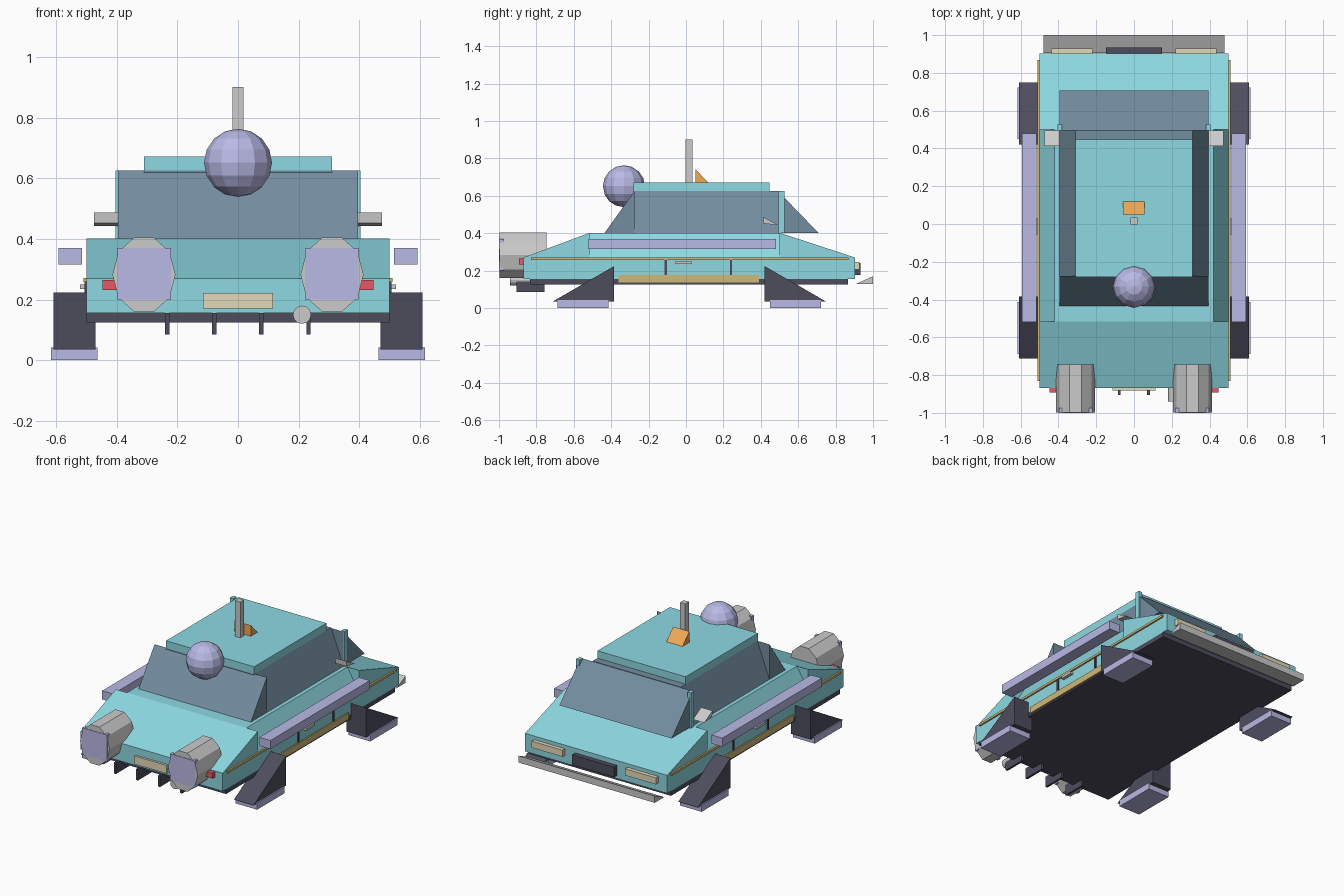
import bpy, bmesh, math
from mathutils import Matrix, Vector

if "Cube" in bpy.data.objects:
    bpy.data.objects.remove(bpy.data.objects["Cube"])


def material(name, rgb):
    m = bpy.data.materials.new(name)
    m.diffuse_color = [(c / 255) ** 2.2 for c in rgb] + [1]
    m.use_nodes = True
    m.node_tree.nodes["Principled BSDF"].inputs["Base Color"].default_value = m.diffuse_color
    return m


TEAL = material("teal", (140, 216, 226))
GLASS = material("glass", (115, 140, 158))
LILAC = material("lilac", (184, 184, 230))
DARK = material("dark", (78, 78, 94))
GOLD = material("gold", (206, 184, 120))
CREAM = material("cream", (226, 216, 184))
RED = material("red", (228, 90, 102))
ORANGE = material("orange", (240, 168, 88))


def finish(bm, name, mat, both):
    """Make an object; optionally add its mirror image across x = 0."""
    if both:
        copy = bmesh.ops.duplicate(bm, geom=bm.verts[:] + bm.edges[:] + bm.faces[:])["geom"]
        for v in copy:
            if isinstance(v, bmesh.types.BMVert):
                v.co.x *= -1
    bmesh.ops.recalc_face_normals(bm, faces=bm.faces)
    me = bpy.data.meshes.new(name)
    bm.to_mesh(me)
    bm.free()
    ob = bpy.data.objects.new(name, me)
    bpy.context.collection.objects.link(ob)
    if mat:
        me.materials.append(mat)
    return ob


def extrude(bm, points, vec):
    face = bm.faces.new([bm.verts.new(p) for p in points])
    new = bmesh.ops.extrude_face_region(bm, geom=[face])["geom"]
    if face.is_valid and len(bm.faces) == len(points) + 1:
        bm.faces.new(list(reversed(face.verts)))
    bmesh.ops.translate(bm, verts=[g for g in new if isinstance(g, bmesh.types.BMVert)], vec=vec)


def side_prism(name, x, profile, mat=None, both=False):
    """Extrude a (y, z) profile from x[0] to x[1]."""
    bm = bmesh.new()
    extrude(bm, [(x[0], y, z) for y, z in profile], Vector((x[1] - x[0], 0, 0)))
    return finish(bm, name, mat, both)


def long_prism(name, y, profile, mat=None, both=False):
    """Extrude an (x, z) profile from y[0] to y[1]."""
    bm = bmesh.new()
    extrude(bm, [(x, y[0], z) for x, z in profile], Vector((0, y[1] - y[0], 0)))
    return finish(bm, name, mat, both)


def box(name, x, y, z, mat=None, both=False):
    return side_prism(name, x, [(y[0], z[0]), (y[1], z[0]), (y[1], z[1]), (y[0], z[1])], mat, both)


def tube(name, x, z, rx, rz, y, sides, mat=None, both=False):
    ring = [(x + rx * math.cos(2 * math.pi * i / sides), z + rz * math.sin(2 * math.pi * i / sides))
            for i in range(sides)]
    return long_prism(name, y, ring, mat, both)


# Body
box("lower_body", (-.5, .5), (-.868, .903), (.155, .27), TEAL)
box("underbody", (-.5, .5), (-.835, .865), (.125, .155), DARK)
side_prism("front_slope", (-.5, .5), [(-.868, .27), (-.515, .27), (-.515, .402)], TEAL)
side_prism("rear_slope", (-.5, .5), [(.5, .27), (.903, .27), (.5, .402)], TEAL)
box("body_core", (-.42, .42), (-.515, .5), (.27, .402), TEAL)
long_prism("shoulder_slopes", (-.515, .5), [(.42, .27), (.5, .27), (.42, .402)], TEAL, True)

# Cabin
box("cabin_core", (-.31, .31), (-.28, .495), (.402, .625), GLASS)
side_prism("front_glass", (-.395, .395), [(-.435, .402), (-.275, .402), (-.275, .625)], GLASS)
side_prism("rear_glass", (-.395, .395), [(.495, .402), (.708, .402), (.495, .622)], GLASS)
long_prism("side_glass", (-.275, .495), [(.31, .402), (.395, .402), (.31, .625)], GLASS, True)
box("roof", (-.31, .31), (-.28, .447), (.625, .672), TEAL)
box("window_posts", (.38, .404), (.495, .527), (.40, .625), TEAL, True)
side_prism("mirrors", (.395, .475), [(.412, .487), (.495, .442), (.415, .452)], None, True)

# Roof equipment
bm = bmesh.new()
bmesh.ops.create_uvsphere(bm, u_segments=12, v_segments=8, radius=.112,
                          matrix=Matrix.Translation((0, -.332, .651)))
finish(bm, "roof_ball", LILAC, False)
box("antenna", (-.018, .018), (-.003, .034), (.672, .9))
side_prism("roof_beacon", (-.058, .055), [(.05, .672), (.118, .672), (.05, .742)], ORANGE)

# Side trim
box("side_rails", (.515, .592), (-.52, .48), (.315, .37), LILAC, True)
box("trim_stripes", (.498, .51), (-.83, .868), (.257, .271), GOLD, True)
box("sills", (.49, .508), (-.36, .39), (.135, .177), GOLD, True)
for y in (-.108, .24):
    box("door_line", (.498, .506), (y - .006, y + .006), (.177, .257), DARK, True)
box("door_handles", (.498, .52), (-.055, .03), (.234, .25), None, True)

# Legs and feet, mirrored along the length
for end, s in (("front", -1), ("rear", 1)):
    mid = .018
    profile = [(mid + s * .402, .035), (mid + s * .73, .035), (mid + s * .402, .224)]
    side_prism(end + "_legs", (.47, .608), profile, DARK, True)
    y = sorted((mid + s * .432, mid + s * .705))
    box(end + "_feet", (.463, .616), y, (0, .042), LILAC, True)

# Front end: thrusters, lamps, plate, fins, pipe
tube("thrusters", .31, .282, .104, .129, (-.997, -.745), 10, None, True)
box("thruster_faces", (.221, .397), (-1, -.975), (.2, .37), LILAC, True)
box("front_lamps", (.40, .447), (-.893, -.86), (.232, .265), RED, True)
box("plate", (-.115, .115), (-.882, -.865), (.17, .222), CREAM)
for x in (-.233, -.078, .077, .232):
    box("fin", (x - .007, x + .007), (-.905, -.757), (.085, .155), DARK)
tube("exhaust_pipe", .211, .15, .03, .03, (-.94, -.8), 12)

# Rear end: lamps, grille, bumper
box("rear_lamps", (.22, .437), (.9, .928), (.205, .247), CREAM, True)
box("grille", (-.147, .147), (.9, .934), (.175, .24), DARK)
side_prism("bumper", (-.48, .48), [(.905, .127), (1, .127), (1, .17)])
